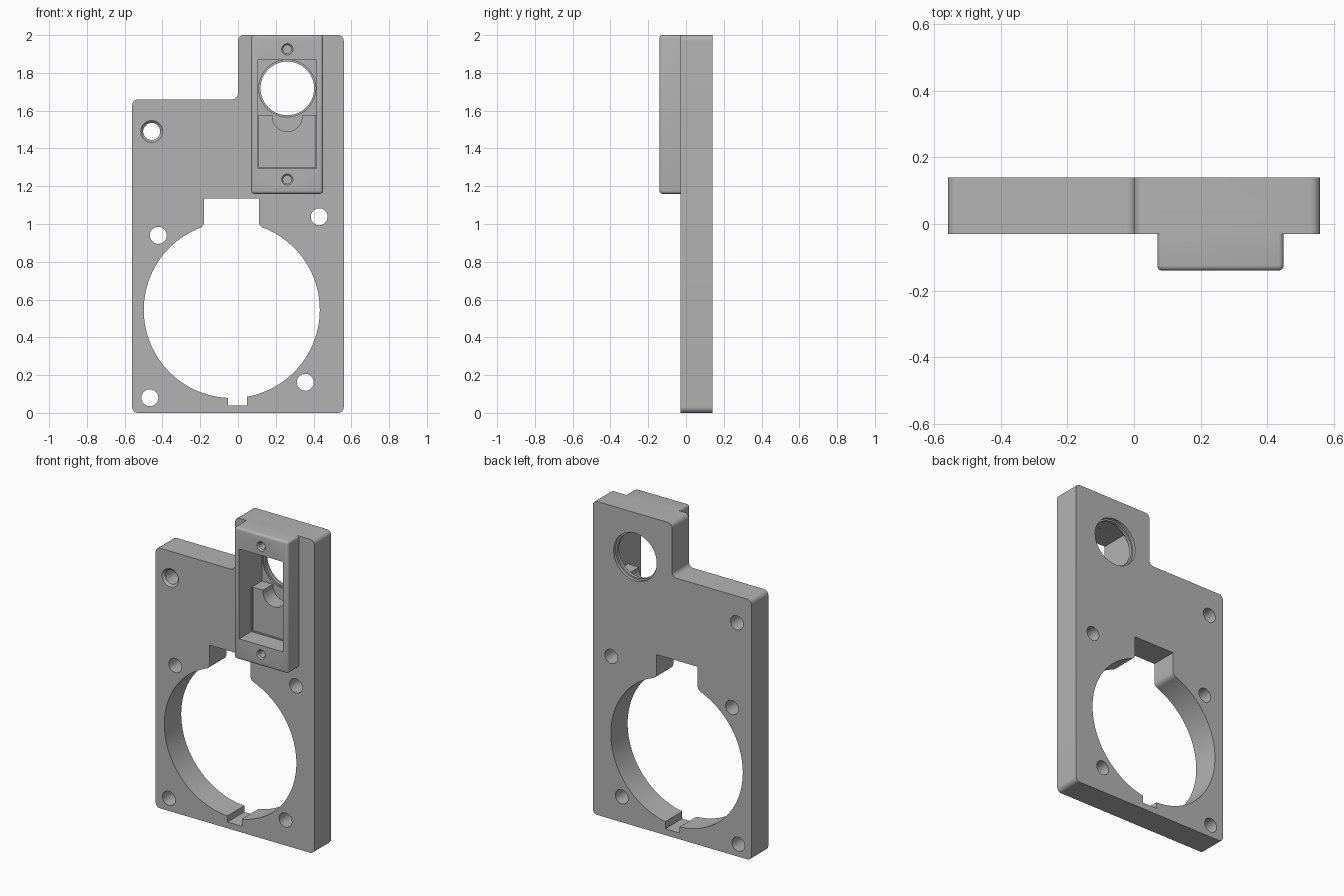
import bpy, bmesh, math
from mathutils import Vector, Matrix

if "Cube" in bpy.data.objects:
    bpy.data.objects.remove(bpy.data.objects["Cube"], do_unlink=True)

FRONT, BACK, FACE = -0.03, 0.14, -0.14   # plate front, plate back, housing front

grey = bpy.data.materials.new("plain grey")
grey.use_nodes = True
grey.diffuse_color = (0.45, 0.45, 0.45, 1)
grey.node_tree.nodes["Principled BSDF"].inputs["Base Color"].default_value = (0.45, 0.45, 0.45, 1)


def finish(name, bm):
    bmesh.ops.recalc_face_normals(bm, faces=bm.faces)
    mesh = bpy.data.meshes.new(name)
    bm.to_mesh(mesh)
    bm.free()
    mesh.materials.append(grey)
    ob = bpy.data.objects.new(name, mesh)
    bpy.context.collection.objects.link(ob)
    return ob


def rounded(corners, steps=6):
    """Outline in x, z with each corner filleted by its own radius."""
    out = []
    for i, (x, z, r) in enumerate(corners):
        p = Vector((x, z))
        if r == 0:
            out.append(p)
            continue
        a = (Vector(corners[i - 1][:2]) - p).normalized()
        b = (Vector(corners[(i + 1) % len(corners)][:2]) - p).normalized()
        half = a.angle(b) / 2
        centre = p + (a + b).normalized() * r / math.sin(half)
        start = p + a * r / math.tan(half) - centre
        end = p + b * r / math.tan(half) - centre
        for k in range(steps + 1):
            out.append(centre + start.lerp(end, k / steps).normalized() * r)
    return out


def prism(name, outline, y0, y1):
    bm = bmesh.new()
    face = bm.faces.new([bm.verts.new((p[0], y0, p[1])) for p in outline])
    side = bmesh.ops.extrude_face_region(bm, geom=[face])
    verts = [v for v in side["geom"] if isinstance(v, bmesh.types.BMVert)]
    bmesh.ops.translate(bm, verts=verts, vec=(0, y1 - y0, 0))
    return finish(name, bm)


def block(name, x0, x1, y0, y1, z0, z1):
    return prism(name, [(x0, z0), (x1, z0), (x1, z1), (x0, z1)], y0, y1)


def drill(x, z, y0, y1, front_r, back_r=None, segments=40):
    bm = bmesh.new()
    place = Matrix.Translation((x, (y0 + y1) / 2, z)) @ Matrix.Rotation(math.pi / 2, 4, "X")
    bmesh.ops.create_cone(bm, cap_ends=True, segments=segments, depth=y1 - y0,
                          radius1=back_r or front_r, radius2=front_r, matrix=place)
    return finish("drill", bm)


def apply(ob, mod):
    bpy.context.view_layer.objects.active = ob
    bpy.ops.object.modifier_apply(modifier=mod.name)


def combine(ob, other, operation="DIFFERENCE"):
    mod = ob.modifiers.new("combine", "BOOLEAN")
    mod.operation, mod.solver, mod.object = operation, "EXACT", other
    apply(ob, mod)
    bpy.data.objects.remove(other, do_unlink=True)


# Stepped plate with rounded corners
R = 0.03
plate = prism("mounting_plate", rounded([
    (-0.56, 0, R), (0.56, 0, R), (0.56, 2, R), (0, 2, R),
    (0, 1.66, R), (-0.56, 1.66, R)]), FRONT, BACK)

# Raised housing with softened edges
housing = block("housing", 0.07, 0.45, FACE, 0.05, 1.16, 2)
bevel = housing.modifiers.new("soft", "BEVEL")
bevel.width, bevel.segments = 0.015, 4
apply(housing, bevel)
combine(plate, housing, "UNION")

# Large round opening with a wide top notch and a small bottom notch
cx, cz, cr = -0.033, 0.545, 0.466


def rim(x, sign):
    return cz + sign * math.sqrt(cr * cr - (x - cx) ** 2)


def arc(x0, s0, x1, s1, gap0, gap1, n=48):
    a0 = math.atan2(rim(x0, s0) - cz, x0 - cx) + gap0
    a1 = math.atan2(rim(x1, s1) - cz, x1 - cx) - gap1
    if a1 < a0:
        a1 += 2 * math.pi
    angles = [a0 + (a1 - a0) * k / n for k in range(n + 1)]
    return [(cx + cr * math.cos(a), cz + cr * math.sin(a), 0) for a in angles]


l, r, bl, br = -0.18, 0.11, -0.053, 0.048
opening = [(bl, 0.04, 0), (br, 0.04, 0)]
opening += arc(br, -1, r, 1, 0, 0.07)
opening += [(r, rim(r, 1), 0.035), (r, 1.135, 0), (l, 1.135, 0), (l, rim(l, 1), 0.035)]
opening += arc(l, 1, bl, -1, 0.07, 0)
combine(plate, prism("opening", rounded(opening), -0.3, 0.3))

# Through holes, one with a countersunk front
for x, z in [(-0.422, 0.94), (0.43, 1.038), (0.356, 0.162), (-0.467, 0.08), (-0.457, 1.49)]:
    combine(plate, drill(x, z, -0.3, 0.3, 0.045))
combine(plate, drill(-0.457, 1.49, FRONT - 0.01, FRONT + 0.014, 0.068, 0.044))

# Housing pocket: shallow lower part, deep upper part, half-round relief
px, floor = 0.261, 0.09
combine(plate, block("pocket", 0.106, 0.416, -0.3, -0.018, 1.293, 1.867))
combine(plate, block("lower_recess", 0.112, 0.41, -0.1, -0.01, 1.299, 1.6))
combine(plate, block("upper_pocket", 0.106, 0.416, -0.1, floor, 1.575, 1.867))
combine(plate, drill(px, 1.567, -0.1, floor, 0.078))

# Round window with a thin lip inside it
combine(plate, drill(px, 1.718, 0, 0.3, 0.142, segments=64))
combine(plate, drill(px, 1.718, 0, floor + 0.01, 0.151, segments=64))
combine(plate, drill(px, 1.718, BACK - 0.02, 0.3, 0.152, segments=64))

# Blind screw holes with chamfered mouths
for z in (1.925, 1.235):
    combine(plate, drill(px, z, -0.3, -0.03, 0.022, segments=24))
    combine(plate, drill(px, z, FACE - 0.01, FACE + 0.01, 0.039, 0.021, segments=24))

# Smooth shading on curved walls, crisp edges elsewhere
bpy.ops.object.select_all(action="DESELECT")
plate.select_set(True)
bpy.context.view_layer.objects.active = plate
bpy.ops.object.shade_smooth_by_angle(angle=math.radians(30))
